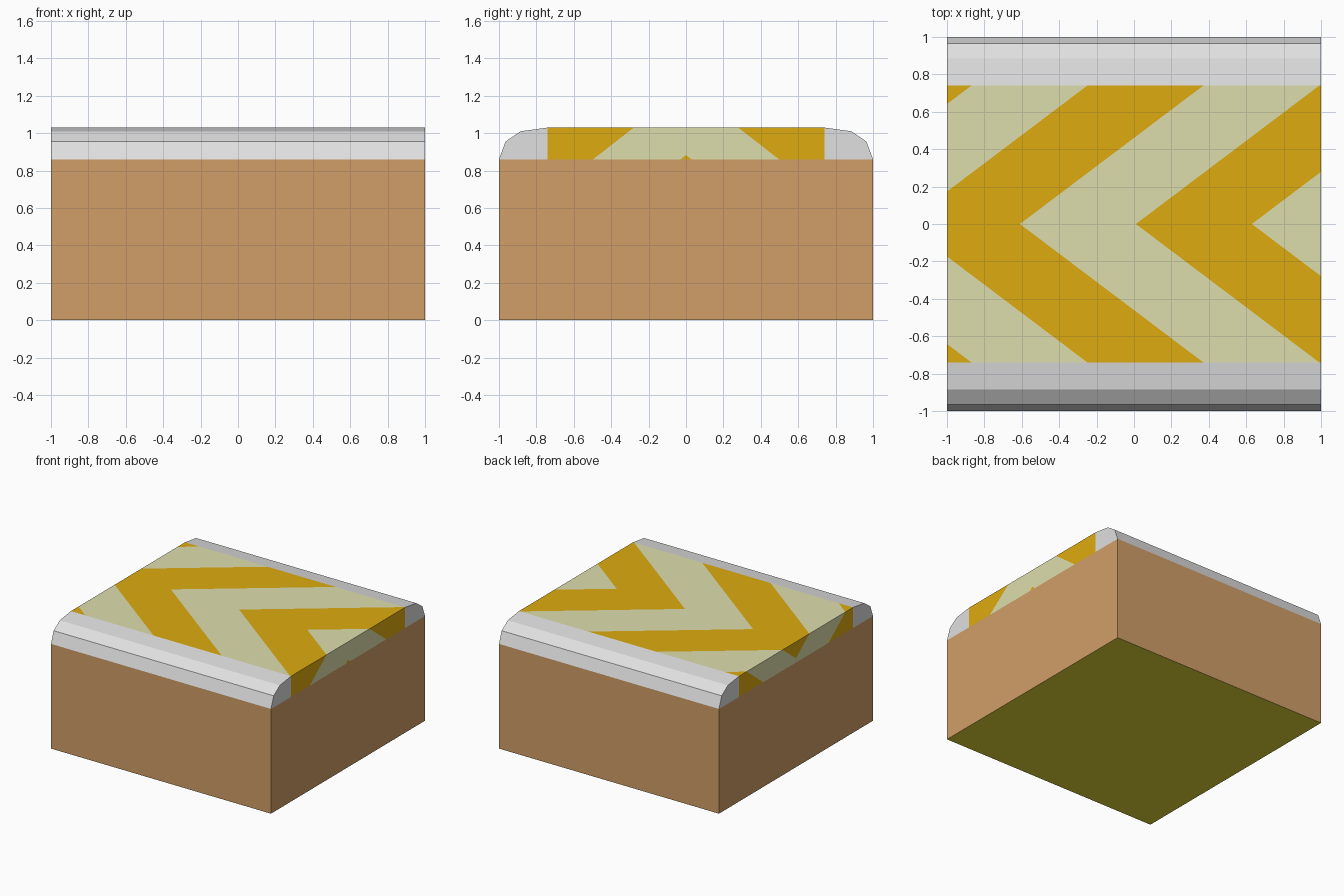
import bpy, bmesh
from mathutils import Vector

if "Cube" in bpy.data.objects:
    bpy.data.objects.remove(bpy.data.objects["Cube"])

SEAM, TOP = 0.86, 1.03      # belt underside and belt surface heights
BELT = 0.74                 # half width of the patterned strip
SLANT, DROP = 1.325, 1.7    # chevron slant, stretch of the pattern down the ends
FIRST, STEP = -1.85, 0.62   # first chevron tip and stripe width


def material(name, rgb):
    def lin(c):
        c /= 255
        return c / 12.92 if c <= 0.04045 else ((c + 0.055) / 1.055) ** 2.4
    m = bpy.data.materials.new(name)
    m.diffuse_color = (*[lin(c) for c in rgb], 1)
    m.use_nodes = True
    m.node_tree.nodes["Principled BSDF"].inputs["Base Color"].default_value = m.diffuse_color
    return m


def finish(bm, name, mats):
    me = bpy.data.meshes.new(name)
    bm.to_mesh(me)
    bm.free()
    for m in mats:
        me.materials.append(m)
    ob = bpy.data.objects.new(name, me)
    bpy.context.collection.objects.link(ob)
    return ob


def prism(profile, bm):
    """Extrude a (y, z) profile from x = -1 to x = 1."""
    f = bm.faces.new([bm.verts.new((-1, y, z)) for y, z in profile])
    ext = bmesh.ops.extrude_face_region(bm, geom=[f], use_keep_orig=True)
    bmesh.ops.translate(bm, vec=(2, 0, 0),
                        verts=[v for v in ext["geom"] if isinstance(v, bmesh.types.BMVert)])
    bmesh.ops.recalc_face_normals(bm, faces=bm.faces)


def cut(bm, faces, co, no):
    geom = set(faces)
    for f in faces:
        geom.update(f.edges)
        geom.update(f.verts)
    bmesh.ops.bisect_plane(bm, geom=list(geom), plane_co=co, plane_no=no, dist=1e-5)


def drop_faces(bm, test):
    bmesh.ops.delete(bm, geom=[f for f in bm.faces if test(f)], context="FACES")


brown = material("brown", (209, 159, 104))
olive = material("olive", (226, 216, 54))
grey = material("light grey", (224, 224, 224))
gold = material("gold", (222, 171, 15))
cream = material("pale cream", (222, 222, 172))

# block: brown sides, olive underside, open under the belt
bm = bmesh.new()
prism([(-1, 0), (1, 0), (1, SEAM), (-1, SEAM)], bm)
drop_faces(bm, lambda f: f.normal.z > 0.9)
for f in bm.faces:
    f.material_index = 1 if f.normal.z < -0.9 else 0
finish(bm, "block", [brown, olive])

# belt cover: rounded long edges
half = [(1, SEAM), (0.965, 0.955), (0.885, 1.01), (BELT, TOP)]
bm = bmesh.new()
prism(half + [(-y, z) for y, z in reversed(half)], bm)
drop_faces(bm, lambda f: f.normal.z < -0.9)
for y in (-BELT, 0, BELT):
    cut(bm, bm.faces[:], (0, y, 0), (0, 1, 0))


def patterned(f):
    return abs(f.calc_center_median().y) < BELT and (f.normal.z > 0.999 or abs(f.normal.x) > 0.9)


# cut the chevron edges into the top and continue them down both ends
for end in (-1, 0, 1):
    for side in (-1, 1):
        for i in range(6):
            c = FIRST + STEP * i
            faces = [f for f in bm.faces if patterned(f) and round(f.normal.x) == end
                     and f.calc_center_median().y * side > 0]
            if end == 0:
                cut(bm, faces, (c, 0, TOP), Vector((1, -SLANT * side, 0)).normalized())
            else:
                cut(bm, faces, (end, side * (end - c) / SLANT, TOP),
                    Vector((0, SLANT * side, end * DROP)).normalized())

# colour stripes alternately
for f in bm.faces:
    if patterned(f):
        p = f.calc_center_median()
        x = p.x + round(f.normal.x) * DROP * (TOP - p.z)
        stripe = int((x - SLANT * abs(p.y) - FIRST + 10 * STEP) // STEP)
        f.material_index = 2 if stripe % 2 == 0 else 1
finish(bm, "belt_cover", [grey, gold, cream])
